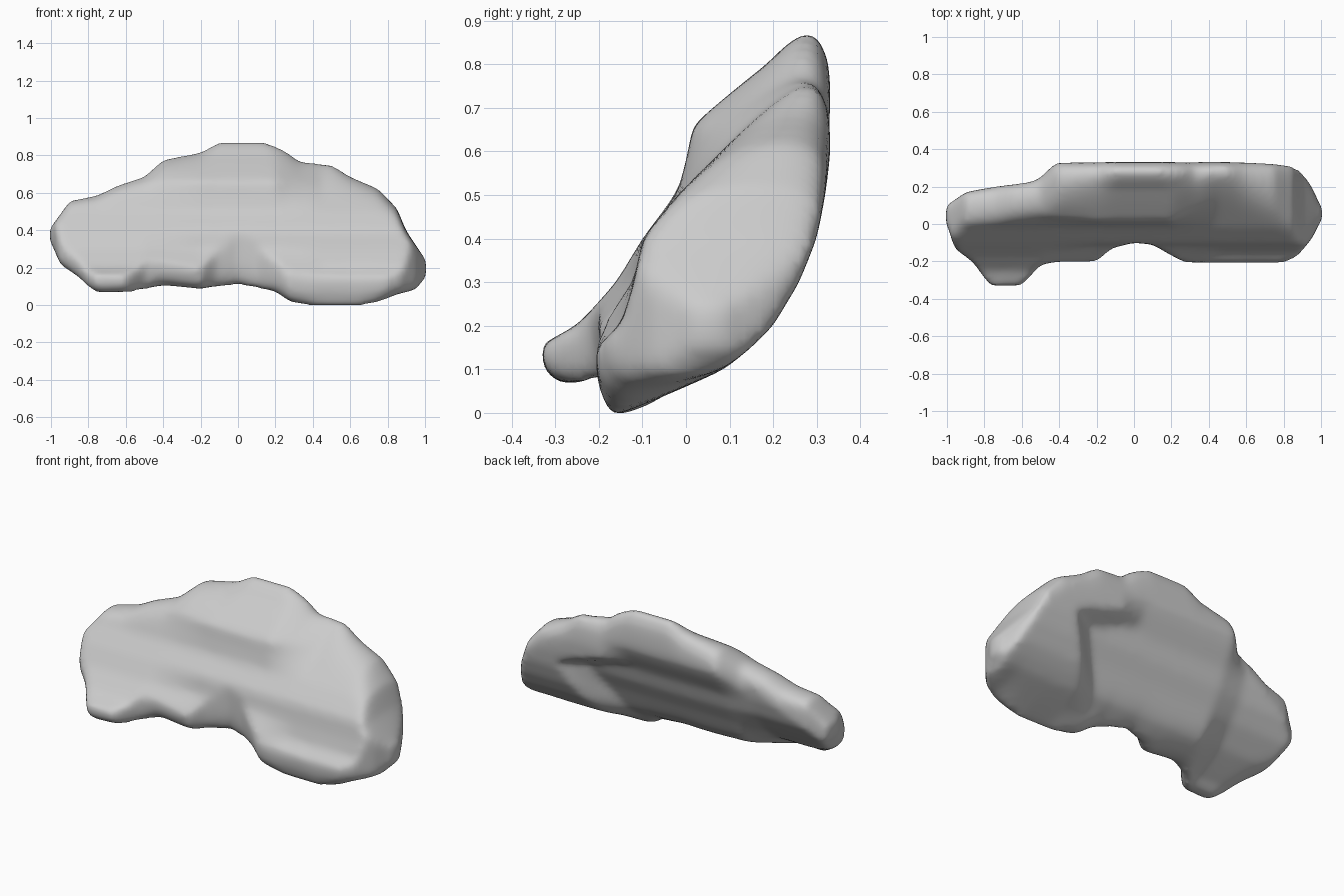
import bpy, bmesh, math

if "Cube" in bpy.data.objects:
    bpy.data.objects.remove(bpy.data.objects["Cube"])

# Outline seen from the front: (x, z)
BOTTOM = [(-1, .34), (-.95, .22), (-.85, .15), (-.8, .10), (-.75, .07), (-.55, .075), (-.4, .11),
          (-.2, .09), (0, .115), (.2, .075), (.28, .02), (.4, 0), (.65, 0), (.75, .02), (.85, .06),
          (.95, .085), (1, .15)]
TOP = [(-1, .41), (-.9, .55), (-.75, .58), (-.65, .63), (-.5, .68), (-.4, .77), (-.2, .81),
       (-.1, .865), (.15, .865), (.25, .82), (.33, .76), (.5, .745), (.6, .68), (.75, .615),
       (.85, .51), (.9, .39), (1, .24)]
# Limits seen from above: (x, y)
FRONT = [(-1, .0), (-.96, -.13), (-.87, -.2), (-.77, -.335), (-.6, -.335), (-.5, -.22), (-.42, -.205),
         (-.2, -.205), (-.12, -.13), (0, -.1), (.1, -.11), (.2, -.17), (.27, -.208), (.8, -.208),
         (.87, -.175), (.95, -.08), (1, .02)]
BACK = [(-1, .1), (-.9, .17), (-.75, .2), (-.52, .235), (-.42, .332), (.82, .332), (.9, .28),
        (.95, .2), (1, .09)]
# Leaning side profiles (front y, back y) of the left, middle and right lobes by height
ZS = [0, .1, .15, .2, .3, .4, .5, .6, .66, .72, .8, .87]
LOBES = [
    ([-.35, -.35, -.35, -.25, -.16, -.1, -.025, .015, .04, .09, .17, .24],
     [-.2, -.19, -.1, -.01, .1, .17, .205, .225, .28, .31, .33, .33]),
    ([-.21, -.21, -.21, -.2, -.12, -.1, -.02, .005, .015, .085, .18, .235],
     [-.05, .0, .06, .09, .14, .2, .235, .3, .33, .332, .332, .325]),
    ([-.2, -.21, -.21, -.15, -.12, -.1, -.02, .08, .14, .2, .27, .3],
     [-.12, .09, .15, .2, .26, .3, .32, .332, .332, .332, .332, .33])]
FRONT_BLEND = [(-.5, 0), (-.2, 1), (.2, 1), (.45, 2)]
# The bulge on the back right starts at a different x at each height: (z, x)
BULGE = [(.1, .38), (.3, .5), (.44, .58), (.54, .26)]


def interp(table, x):
    if x <= table[0][0]:
        return table[0][1]
    for (a, p), (b, q) in zip(table, table[1:]):
        if x <= b:
            return p + (q - p) * (x - a) / (b - a)
    return table[-1][1]


def lobe_y(x, z, side):
    r = interp(BULGE, z)
    blend = [(-.58, 0), (-.42, 1), (r - .08, 1), (r + .08, 2)] if side else FRONT_BLEND
    w = interp(blend, x)
    i = min(int(w), 1)
    a, b = (interp(list(zip(ZS, LOBES[k][side])), z) for k in (i, i + 1))
    return a + (b - a) * (w - i)


# Cross-sections along x, lofted into one body
NX, NR = 100, 72
bm = bmesh.new()
rings = []
for i in range(NX + 1):
    x = 1.006 * (.6 * (2 * i / NX - 1) - .4 * math.cos(math.pi * i / NX))
    lo, hi = interp(BOTTOM, x) - .004, interp(TOP, x) + .006
    ring = []
    for j in range(NR):
        t = 2 * math.pi * j / NR
        u = -math.cos(t)
        z = (lo + hi) / 2 + u * (hi - lo) / 2
        f = max(lobe_y(x, z, 0), interp(FRONT, x))
        b = min(lobe_y(x, z, 1), interp(BACK, x))
        b = max(b, f + .07)
        half = (b - f) / 2 * math.sqrt(max(0, 1 - u ** 10))
        side = 0 if j % (NR // 2) == 0 else (-1 if j > NR // 2 else 1)
        ring.append(bm.verts.new((x, (f + b) / 2 + side * half, z)))
    rings.append(ring)
for r, s in zip(rings, rings[1:]):
    for j in range(NR):
        k = (j + 1) % NR
        bm.faces.new((r[j], r[k], s[k], s[j]))
bm.faces.new(rings[0])
bm.faces.new(rings[-1])
bmesh.ops.recalc_face_normals(bm, faces=bm.faces)
mesh = bpy.data.meshes.new("rounded_slab")
bm.to_mesh(mesh)
bm.free()
body = bpy.data.objects.new("rounded_slab", mesh)
bpy.context.collection.objects.link(body)

# Even out and soften the surface
rem = body.modifiers.new("Even", 'REMESH')
rem.mode = 'VOXEL'
rem.voxel_size = .018
rem.use_smooth_shade = True
smooth = body.modifiers.new("Soften", 'SMOOTH')
smooth.factor = .5
smooth.iterations = 9
mesh.polygons.foreach_set("use_smooth", [True] * len(mesh.polygons))
